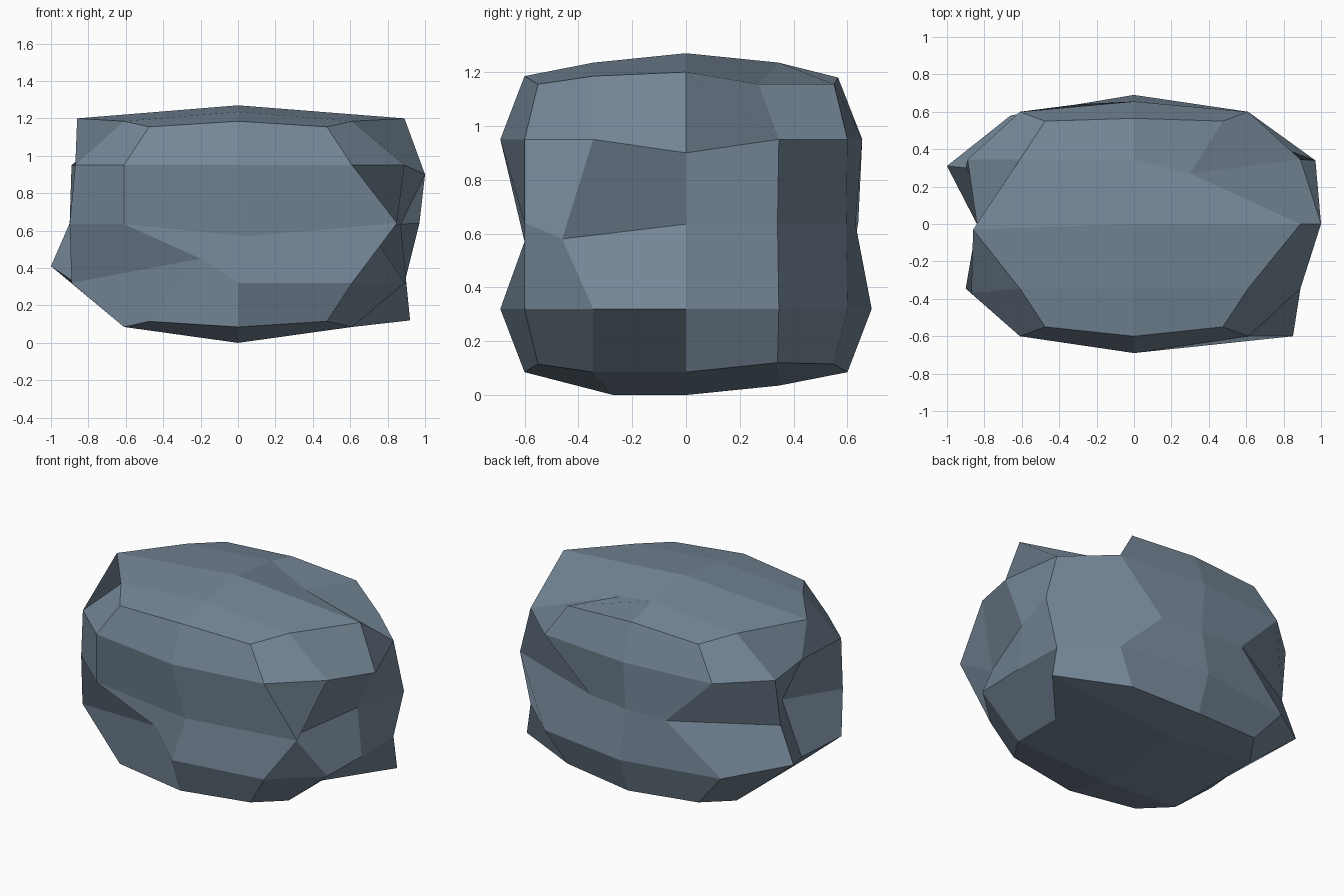
import bpy, bmesh

if "Cube" in bpy.data.objects:
    bpy.data.objects.remove(bpy.data.objects["Cube"])

MID_Z = 0.635

# Chips and bulges: grid position on the block -> new vertex position
TWEAKS = {
    # left and right ends
    (-2, 0, 2): (-0.86, -0.03, 1.20), (2, 0, 2): (0.89, 0.0, 1.20),
    (-2, 1, -1): (-1.0, 0.31, 0.41), (2, 0, 1): (1.0, 0.0, 0.90),
    (2, 1, -2): (0.92, 0.34, 0.12), (2, 1, 0): (0.97, 0.34, 0.64),
    (2, -2, 0): (0.85, -0.60, 0.64), (2, -1, 0): (0.72, -0.46, 0.58),
    (2, 1, 2): (0.30, 0.27, 1.155), (-2, 1, 0): (-0.90, 0.30, 0.64),
    (-2, 0, 0): (-0.70, 0.0, 0.64), (-2, 0, 1): (-0.84, 0.0, 0.94),
    (-2, 0, -1): (-0.84, 0.0, 0.30), (-2, -1, 1): (-0.87, -0.37, 0.95),
    # front and back corners
    (-2, -2, -1): (-0.20, -0.58, 0.45), (-2, 2, 0): (-0.30, 0.64, 0.64),
    (-2, 2, -1): (-0.66, 0.58, 0.33), (2, 2, 0): (0.28, 0.596, 0.64),
    # middle belt
    (0, -2, 0): (0.04, -0.60, 0.57), (0, -1, -2): (0.0, -0.27, 0.0),
    (0, 2, 1): (0.0, 0.655, 0.95), (0, 2, 2): (0.0, 0.565, 1.18),
}


def rounded(key):
    """Place a grid point of the block on the rounded boulder."""
    mags = [abs(c) for c in key]
    outer = mags.count(2)
    inner = mags.count(1)
    out = []
    for axis, m in enumerate(mags):
        if m == 0:
            v = 0.0
        elif m == 1:
            v = (0.31, 0.345, 0.315)[axis]
        elif outer == 3:
            v = (0.475, 0.55, 0.52)[axis]
        elif outer == 2:
            v = (0.61, 0.60, 0.55)[axis]
        else:
            v = ((0.87, 0.90, 0.89), (0.63, 0.69, 0.65), (0.635, 0.60, 0.585))[axis][inner]
        out.append(v if key[axis] >= 0 else -v)
    return out[0], out[1], out[2] + MID_Z


# Boulder: gridded cube with two wide columns along x, rounded, then chipped
bm = bmesh.new()
bmesh.ops.create_cube(bm, size=4)
bmesh.ops.subdivide_edges(bm, edges=bm.edges[:], cuts=3, use_grid_fill=True)
loops = [e for e in bm.edges if all(round(abs(v.co.x)) == 1 for v in e.verts)]
bmesh.ops.dissolve_edges(bm, edges=loops, use_verts=True)
for v in bm.verts:
    key = tuple(round(c) for c in v.co)
    v.co = TWEAKS.get(key) or rounded(key)
bmesh.ops.recalc_face_normals(bm, faces=bm.faces[:])

mesh = bpy.data.meshes.new("boulder")
bm.to_mesh(mesh)
bm.free()

stone = bpy.data.materials.new("blue grey stone")
stone.diffuse_color = (0.18, 0.245, 0.315, 1)
stone.use_nodes = True
stone.node_tree.nodes["Principled BSDF"].inputs["Base Color"].default_value = stone.diffuse_color
mesh.materials.append(stone)

boulder = bpy.data.objects.new("boulder", mesh)
bpy.context.collection.objects.link(boulder)
